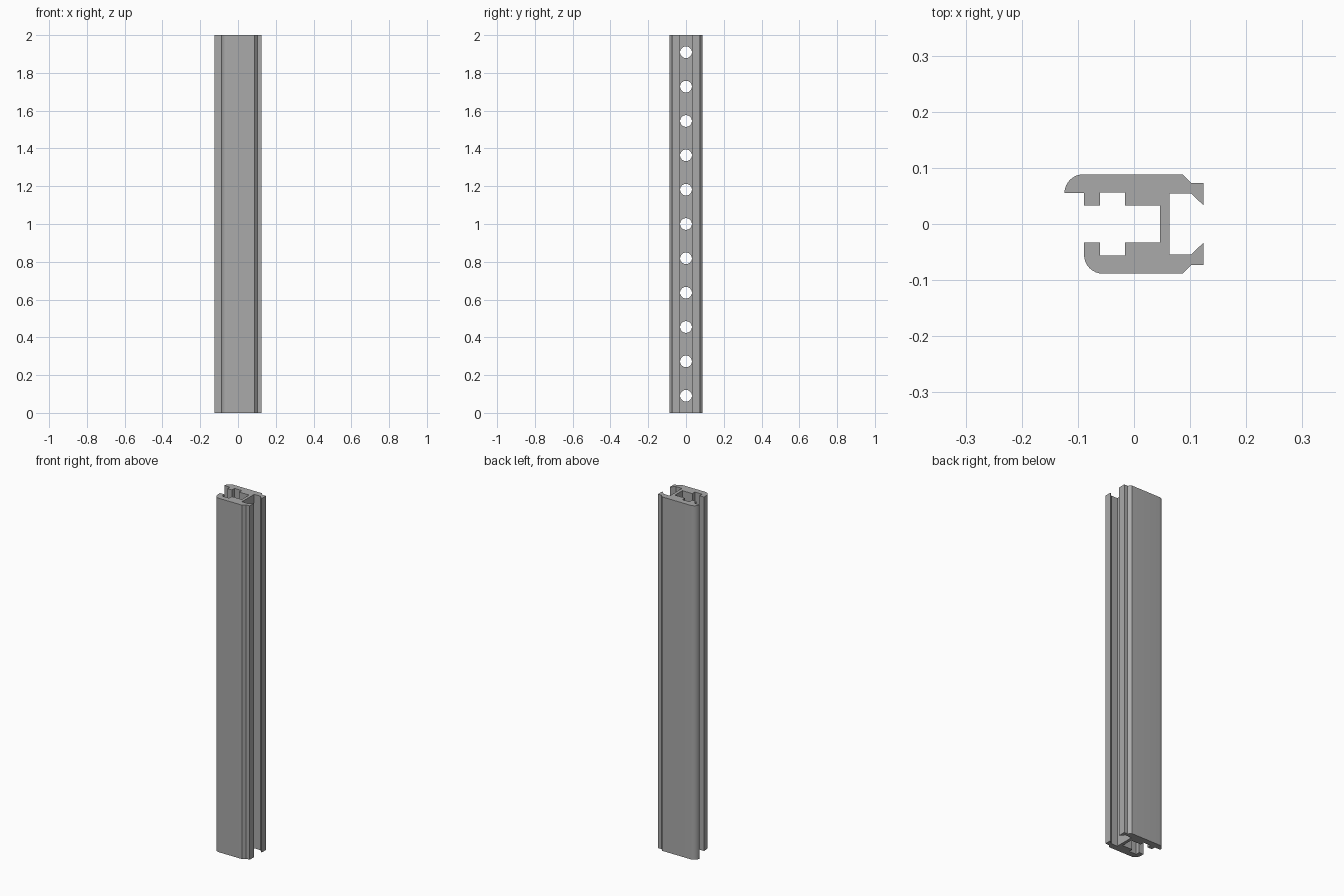
import bpy
import bmesh
from math import cos, sin, pi, radians
from mathutils import Matrix, Vector

LENGTH = 2.0
HOLES = 11
HOLE_RADIUS = 0.031
ARC_STEPS = 8

cube = bpy.data.objects.get("Cube")
if cube:
    bpy.data.objects.remove(cube, do_unlink=True)

metal = bpy.data.materials.new("aluminium_grey")
metal.use_nodes = True
grey = (0.4, 0.4, 0.4, 1)
metal.diffuse_color = grey
metal.node_tree.nodes["Principled BSDF"].inputs["Base Color"].default_value = grey


def make_object(name, bm):
    mesh = bpy.data.meshes.new(name)
    bmesh.ops.recalc_face_normals(bm, faces=bm.faces)
    bm.to_mesh(mesh)
    bm.free()
    obj = bpy.data.objects.new(name, mesh)
    bpy.context.collection.objects.link(obj)
    return obj


def half_profile(nose_x):
    """One flange, from the web's left side round the nose to its right side."""
    inner = [(0.046, 0.033), (-0.016, 0.033), (-0.016, 0.056), (-0.061, 0.056),
             (-0.061, 0.033), (-0.089, 0.033)]
    if nose_x < -0.1:
        inner.append((-0.089, 0.055))       # step under the overhanging lip
    r = 0.0335
    nose = [(nose_x + r - r * cos(a), 0.055 + r * sin(a))
            for a in (pi / 2 * i / ARC_STEPS for i in range(ARC_STEPS + 1))]
    outer = [(0.087, 0.0885), (0.102, 0.073), (0.124, 0.073), (0.124, 0.033),
             (0.102, 0.0545), (0.063, 0.0545)]
    return inner + nose + outer


# Extruded rail: long back flange, shorter front flange, joined by the web
back = half_profile(-0.124)
front = [(x, -y) for x, y in reversed(half_profile(-0.089))]
bm = bmesh.new()
section = bm.faces.new([bm.verts.new((x, y, 0)) for x, y in back + front])
swept = bmesh.ops.extrude_face_region(bm, geom=[section], use_keep_orig=True)
top = [v for v in swept["geom"] if isinstance(v, bmesh.types.BMVert)]
bmesh.ops.translate(bm, verts=top, vec=Vector((0, 0, LENGTH)))
rail = make_object("extruded_rail", bm)
rail.data.materials.append(metal)

# Row of round holes through the web
bm = bmesh.new()
pitch = LENGTH / HOLES
for i in range(HOLES):
    place = Matrix.Translation((0.055, 0, pitch * (i + 0.5))) @ Matrix.Rotation(pi / 2, 4, "Y")
    bmesh.ops.create_cone(bm, cap_ends=True, segments=32, radius1=HOLE_RADIUS,
                          radius2=HOLE_RADIUS, depth=0.06, matrix=place)
cutter = make_object("hole_cutter", bm)
cutter.hide_render = True
cutter.data.materials.append(metal)

bpy.ops.object.select_all(action="DESELECT")
rail.select_set(True)
bpy.context.view_layer.objects.active = rail
cut = rail.modifiers.new("web_holes", "BOOLEAN")
cut.operation = "DIFFERENCE"
cut.solver = "EXACT"
cut.object = cutter
bpy.ops.object.modifier_apply(modifier=cut.name)
bpy.data.objects.remove(cutter, do_unlink=True)
bpy.ops.object.shade_smooth_by_angle(angle=radians(30))
